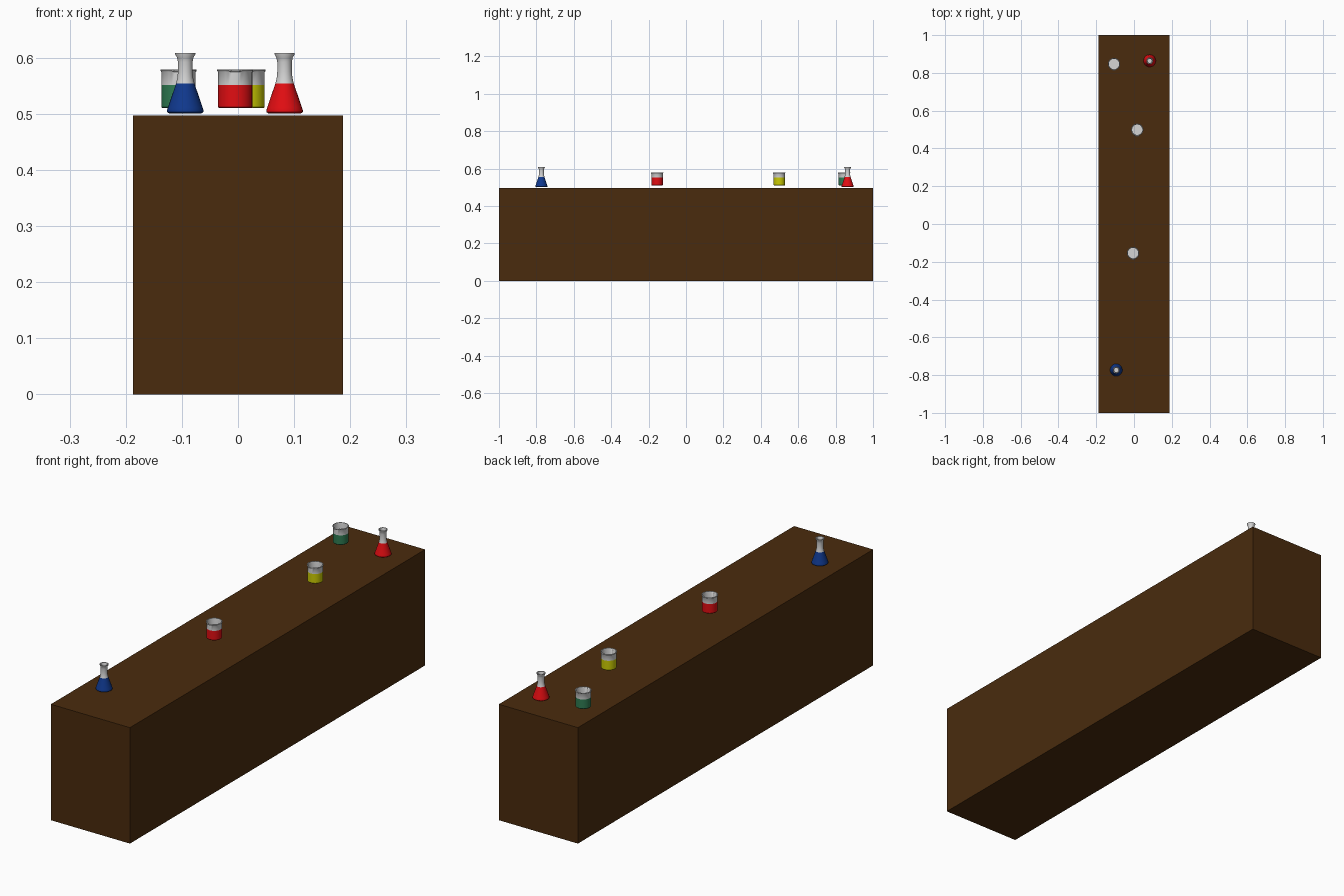
import bpy, bmesh, math

if "Cube" in bpy.data.objects:
    bpy.data.objects.remove(bpy.data.objects["Cube"])

def mat(name, r, g, b):
    m = bpy.data.materials.new(name)
    m.diffuse_color = (r, g, b, 1)
    m.use_nodes = True
    m.node_tree.nodes["Principled BSDF"].inputs["Base Color"].default_value = m.diffuse_color
    return m

WOOD = mat("dark_wood", 0.068, 0.024, 0.004)
GLASS = mat("pale_glass", 0.66, 0.66, 0.66)
RED = mat("red_liquid", 0.76, 0.004, 0.006)
BLUE = mat("blue_liquid", 0.005, 0.04, 0.27)
GREEN = mat("green_liquid", 0.028, 0.2, 0.085)
YELLOW = mat("yellow_liquid", 0.60, 0.60, 0.001)

SEG = 32

def lathe(name, profile, x, y, liquid, split, spout=False):
    """Spin (radius, z) points; the first `split` bands are liquid, the rest glass."""
    bm = bmesh.new()
    rings = []
    for r, z in profile:
        if r == 0:
            rings.append([bm.verts.new((0, 0, z))] * SEG)
            continue
        ring = []
        for i in range(SEG):
            a = 2 * math.pi * i / SEG
            # small pouring lip in the rim, facing the front
            lip = 0.003 if spout and z > 0.575 and math.sin(a) < -0.97 else 0
            ring.append(bm.verts.new(((r + lip) * math.cos(a), (r + lip) * math.sin(a), z - lip * 0.6)))
        rings.append(ring)
    for k in range(len(rings) - 1):
        for i in range(SEG):
            j = (i + 1) % SEG
            quad = [rings[k][i], rings[k][j], rings[k + 1][j], rings[k + 1][i]]
            f = bm.faces.new(list(dict.fromkeys(quad)))
            f.material_index = 0 if k < split else 1
    bmesh.ops.recalc_face_normals(bm, faces=bm.faces)
    me = bpy.data.meshes.new(name)
    bm.to_mesh(me)
    bm.free()
    me.materials.append(liquid)
    me.materials.append(GLASS)
    ob = bpy.data.objects.new(name, me)
    ob.location = (x, y, 0)
    bpy.context.collection.objects.link(ob)
    bpy.context.view_layer.objects.active = ob
    ob.select_set(True)
    bpy.ops.object.shade_smooth_by_angle(angle=math.radians(35))
    ob.select_set(False)

# counter block
bpy.ops.mesh.primitive_cube_add(size=1, location=(0, 0, 0.2485))
counter = bpy.context.object
counter.name = "counter"
counter.scale = (0.375, 2, 0.497)
counter.data.materials.append(WOOD)
counter.select_set(False)

# beakers: outer wall, rolled rim, inner wall and floor
BEAKER = [(0, 0.510), (0.029, 0.510), (0.0305, 0.512), (0.0305, 0.5515),
          (0.0305, 0.574), (0.0325, 0.577), (0.0320, 0.579), (0.0285, 0.579),
          (0.0275, 0.574), (0.0275, 0.514), (0, 0.514)]
for name, x, y, m in (("red_beaker", -0.005, -0.154, RED),
                      ("yellow_beaker", 0.017, 0.499, YELLOW),
                      ("green_beaker", -0.106, 0.847, GREEN)):
    lathe(name, BEAKER, x, y, m, 3, True)

# conical flasks: base, sloped body, neck, flared rim, hollow inside
FLASK = [(0, 0.500), (0.028, 0.500), (0.0325, 0.503), (0.0325, 0.506), (0.031, 0.511),
         (0.0165, 0.5535), (0.0140, 0.564), (0.0130, 0.575), (0.0130, 0.592),
         (0.0145, 0.600), (0.0180, 0.606), (0.0180, 0.608), (0.0140, 0.608),
         (0.0110, 0.598), (0.0110, 0.570), (0.0140, 0.553), (0.0290, 0.508), (0, 0.505)]
for name, x, y, m in (("blue_flask", -0.094, -0.773, BLUE),
                      ("red_flask", 0.083, 0.864, RED)):
    lathe(name, FLASK, x, y, m, 5)
